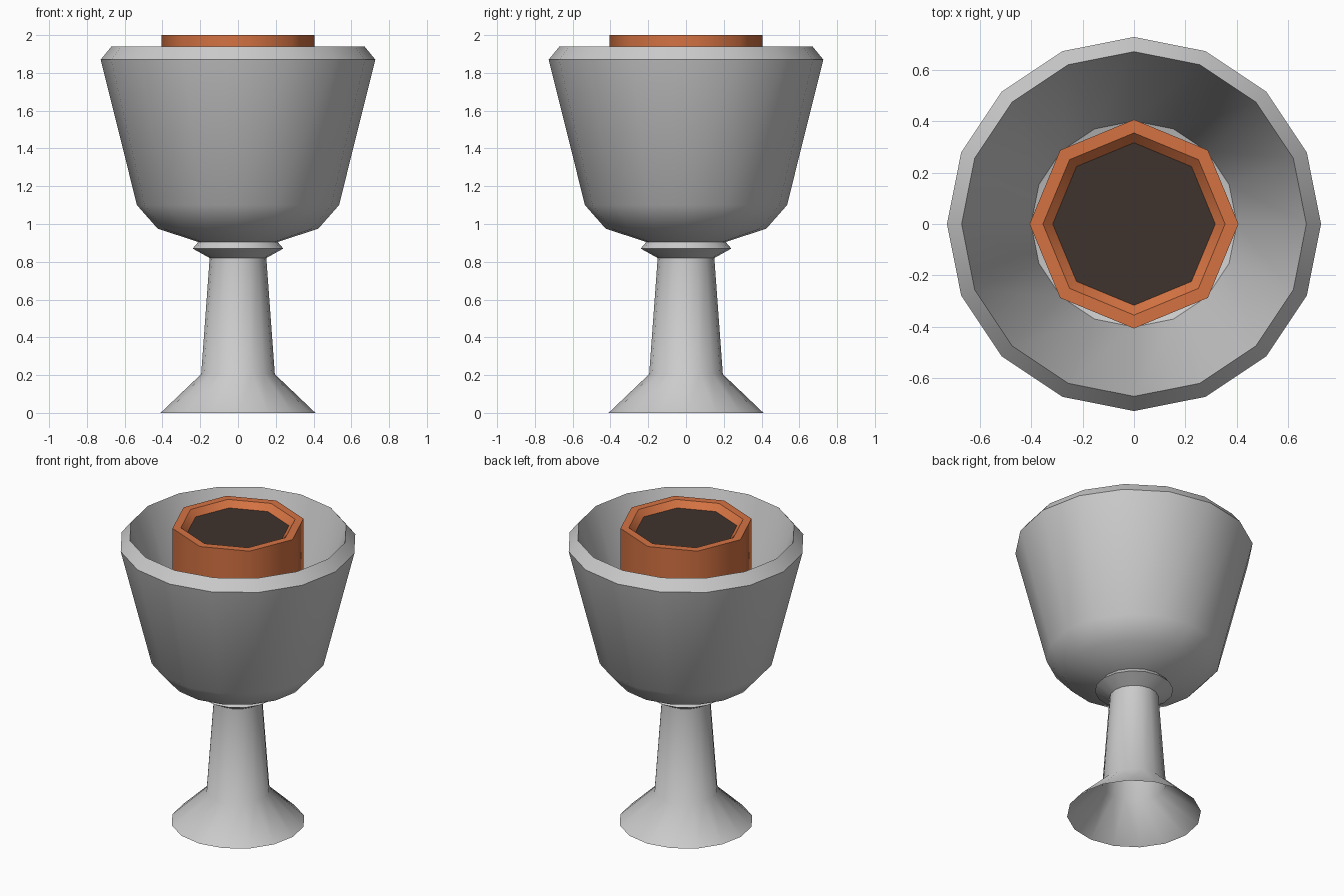
import bpy, bmesh
from math import cos, sin, pi, radians

if "Cube" in bpy.data.objects:
    bpy.data.objects.remove(bpy.data.objects["Cube"])


def lathe(name, profile, sides, cap_end=False, color=None):
    """Spin (radius, z) points around z; outside listed upwards."""
    bm = bmesh.new()
    rings = [[bm.verts.new((r * cos(2 * pi * i / sides), r * sin(2 * pi * i / sides), z))
              for i in range(sides)] for r, z in profile]
    for a, b in zip(rings, rings[1:]):
        for i in range(sides):
            j = (i + 1) % sides
            bm.faces.new((a[i], a[j], b[j], b[i]))
    if cap_end:
        bm.faces.new(rings[-1])
    mesh = bpy.data.meshes.new(name)
    bm.to_mesh(mesh)
    bm.free()
    obj = bpy.data.objects.new(name, mesh)
    bpy.context.collection.objects.link(obj)
    if color:
        mat = bpy.data.materials.new(name + "_color")
        mat.diffuse_color = color
        mat.use_nodes = True
        mat.node_tree.nodes["Principled BSDF"].inputs["Base Color"].default_value = mat.diffuse_color
        mesh.materials.append(mat)
    bpy.ops.object.select_all(action='DESELECT')
    obj.select_set(True)
    bpy.context.view_layer.objects.active = obj
    bpy.ops.object.shade_smooth_by_angle(angle=radians(48))
    return obj


ORANGE = (0.66, 0.17, 0.055, 1)
DARK = (0.05, 0.033, 0.027, 1)

# Flared hollow foot and tapering stem
lathe("foot_and_stem", [(0.41, 0), (0.195, 0.205), (0.15, 0.82)], 16)

# Collar between stem and bowl
lathe("collar", [(0.15, 0.82), (0.24, 0.87), (0.21, 0.905)], 16)

# Bowl: outside, bevelled rim, inside wall and floor
lathe("bowl", [(0.21, 0.905), (0.425, 0.975), (0.535, 1.10), (0.727, 1.87),
               (0.67, 1.94), (0.40, 1.10), (0.20, 1.03)], 16, cap_end=True)

# Octagonal insert standing in the bowl
lathe("insert_tube", [(0.406, 1.05), (0.406, 2.0), (0.354, 2.0), (0.316, 1.96)], 8, color=ORANGE)

# Dark filling of the insert
lathe("insert_filling", [(0.316, 1.96)], 8, cap_end=True, color=DARK)
